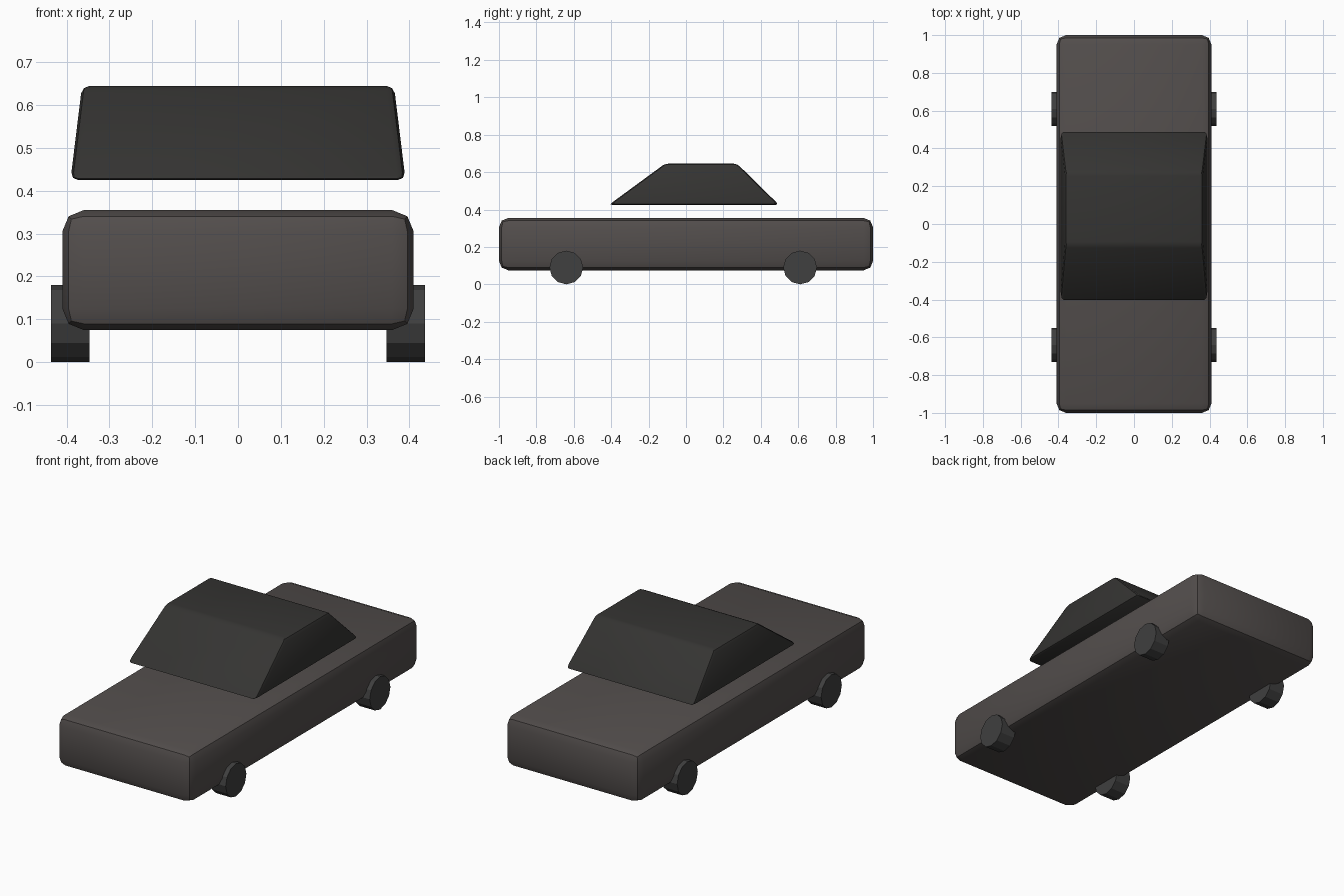
import bpy, bmesh, math

if "Cube" in bpy.data.objects:
    bpy.data.objects.remove(bpy.data.objects["Cube"])


def paint(obj, name, color):
    mat = bpy.data.materials.get(name) or bpy.data.materials.new(name)
    mat.diffuse_color = (*color, 1)
    mat.use_nodes = True
    mat.node_tree.nodes["Principled BSDF"].inputs["Base Color"].default_value = mat.diffuse_color
    obj.data.materials.append(mat)


def smooth(obj):
    bpy.ops.object.select_all(action='DESELECT')
    obj.select_set(True)
    bpy.context.view_layer.objects.active = obj
    bpy.ops.object.shade_smooth_by_angle(angle=math.radians(30))


def frustum(name, low, high, bevel):
    """Bevelled block between two rectangles (half_x, y_front, y_back, z)."""
    bm = bmesh.new()
    rings = [[bm.verts.new((x, y, z)) for x, y in ((-h, a), (h, a), (h, b), (-h, b))]
             for h, a, b, z in (low, high)]
    bm.faces.new(rings[0][::-1])
    bm.faces.new(rings[1])
    for i in range(4):
        j = (i + 1) % 4
        bm.faces.new((rings[0][i], rings[0][j], rings[1][j], rings[1][i]))
    bmesh.ops.bevel(bm, geom=bm.edges[:], offset=bevel, segments=2,
                    profile=0.5, affect='EDGES')
    bmesh.ops.recalc_face_normals(bm, faces=bm.faces[:])
    mesh = bpy.data.meshes.new(name)
    bm.to_mesh(mesh)
    bm.free()
    obj = bpy.data.objects.new(name, mesh)
    bpy.context.collection.objects.link(obj)
    smooth(obj)
    return obj


# Lower body
body = frustum("car_body", (0.41, -1, 1, 0.075), (0.41, -1, 1, 0.355), 0.05)
paint(body, "body_grey", (0.085, 0.075, 0.072))

# Cabin, floating above the body
cabin = frustum("cabin", (0.391, -0.412, 0.497, 0.425),
                (0.364, -0.112, 0.273, 0.645), 0.018)
paint(cabin, "cabin_dark", (0.035, 0.034, 0.032))

# Wheels
for y, end in ((-0.64, "front"), (0.61, "rear")):
    for side, label in ((-1, "left"), (1, "right")):
        bpy.ops.mesh.primitive_cylinder_add(
            vertices=12, radius=0.09, depth=0.09,
            location=(side * 0.391, y, 0.09), rotation=(0, math.pi / 2, 0))
        wheel = bpy.context.object
        wheel.name = f"{end}_{label}_wheel"
        paint(wheel, "wheel_grey", (0.05, 0.05, 0.05))
